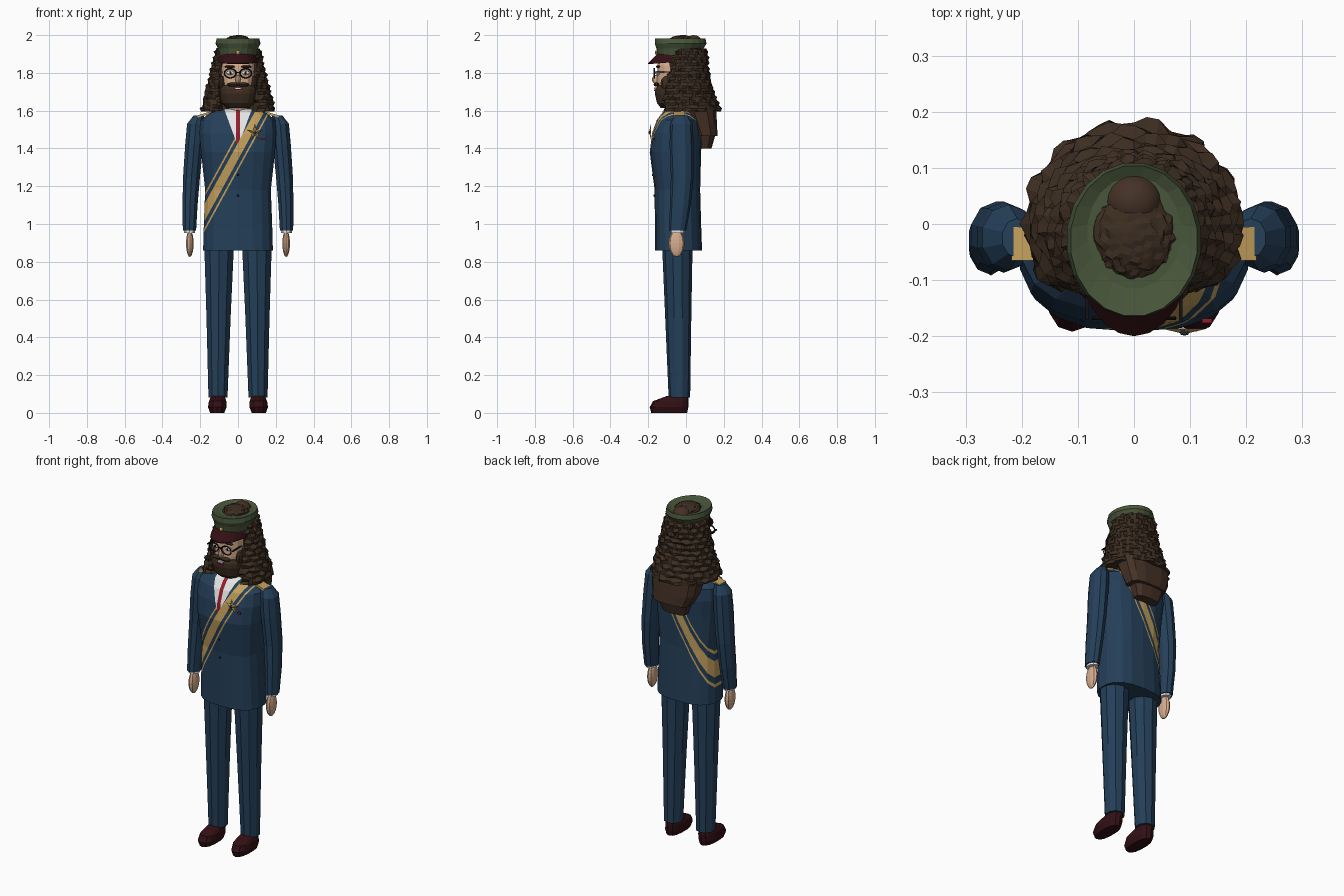
import bpy, bmesh, random
from math import sin, cos, pi
from mathutils import Vector, Matrix

random.seed(4)
default_cube = bpy.data.objects.get("Cube")
if default_cube:
    bpy.data.objects.remove(default_cube)


def make_material(name, red, green, blue):
    mat = bpy.data.materials.new(name)
    mat.use_nodes = True
    mat.diffuse_color = (red, green, blue, 1)
    mat.node_tree.nodes["Principled BSDF"].inputs["Base Color"].default_value = (red, green, blue, 1)
    return mat


NAVY = make_material("navy cloth", .018, .05, .1)
CURL = make_material("dark brown curls", .045, .026, .015)
LOCK = make_material("brown locks", .058, .031, .019)
GREEN = make_material("olive green", .065, .092, .043)
MAROON = make_material("dark maroon", .032, .005, .007)
GOLD = make_material("gold", .56, .36, .11)
SKIN = make_material("skin", .68, .42, .27)
WHITE = make_material("white", .8, .8, .8)
RED = make_material("red", .3, .012, .025)
BLACK = make_material("black", .006, .006, .006)


def finish(bm, name, *materials):
    bmesh.ops.recalc_face_normals(bm, faces=bm.faces)
    mesh = bpy.data.meshes.new(name)
    bm.to_mesh(mesh)
    bm.free()
    for mat in materials:
        mesh.materials.append(mat)
    obj = bpy.data.objects.new(name, mesh)
    bpy.context.scene.collection.objects.link(obj)
    return obj


def signed_power(value, power):
    return abs(value) ** power * (1 if value >= 0 else -1)


def skin_rings(bm, rings, cap=True):
    """Bridge closed rings of points with quads."""
    loops = [[bm.verts.new(p) for p in ring] for ring in rings]
    for low, high in zip(loops, loops[1:]):
        for i in range(len(low)):
            j = (i + 1) % len(low)
            bm.faces.new((low[i], low[j], high[j], high[i]))
    if cap:
        bm.faces.new(loops[0])
        bm.faces.new(loops[-1])


def loft(sections, sides=12, squareness=2.0):
    """Sections are (z, centre x, half width, front y, back y)."""
    bm = bmesh.new()
    rings = []
    for z, cx, half, front, back in sections:
        ring = []
        for i in range(sides):
            a = 2 * pi * (i + .5) / sides
            ring.append((cx + half * signed_power(cos(a), 2 / squareness),
                         (front + back) / 2 + (back - front) / 2 * signed_power(sin(a), 2 / squareness), z))
        rings.append(ring)
    skin_rings(bm, rings)
    return bm


def ball(name, mat, centre, size, u=12, v=8):
    bm = bmesh.new()
    bmesh.ops.create_uvsphere(bm, u_segments=u, v_segments=v, radius=1,
                              matrix=Matrix.Translation(centre) @ Matrix.Diagonal((*size, 1)))
    return finish(bm, name, mat)


def box(name, mat, centre, size, roll=0):
    bm = bmesh.new()
    bmesh.ops.create_cube(bm, size=1, matrix=Matrix.Translation(centre)
                          @ Matrix.Rotation(roll, 4, 'Y') @ Matrix.Diagonal((*size, 1)))
    return finish(bm, name, mat)


# Jacket body, cut along the sash stripes, shirt opening and tie
bm = loft([(.86, 0, .187, -.165, .085), (1, 0, .183, -.165, .08), (1.18, 0, .176, -.166, .075),
           (1.38, 0, .198, -.192, .08), (1.48, 0, .206, -.18, .085), (1.55, 0, .2, -.155, .075),
           (1.59, 0, .15, -.125, .05), (1.61, 0, .07, -.09, .02)], 18, 2.5)
SLOPE, SASH_Z, SHIRT_Z, SHIRT_SLOPE, TIE = 1.83, 1.385, 1.41, .37, .011
BAND, STRIPE_IN, STRIPE_OUT = .045, .082, .1


def cut(point, normal, front_only=False):
    faces = [f for f in bm.faces if not front_only
             or (f.calc_center_median().y < -.06 and f.calc_center_median().z > SHIRT_Z - .05)]
    geom = set(faces) | {e for f in faces for e in f.edges} | {v for f in faces for v in f.verts}
    bmesh.ops.bisect_plane(bm, geom=list(geom), plane_co=point, plane_no=normal, dist=.00001)


for offset in (BAND, STRIPE_IN, STRIPE_OUT):
    for side in (-1, 1):
        cut((0, 0, SASH_Z + side * offset), (-SLOPE, 0, 1))
for side in (-1, 1):
    cut((0, 0, SHIRT_Z), (side, 0, -SHIRT_SLOPE), True)
    cut((side * TIE, 0, 0), (1, 0, 0), True)
for f in bm.faces:
    c = f.calc_center_median()
    d = c.z - SASH_Z - SLOPE * c.x
    if abs(d) < BAND:
        f.material_index = 1
    elif c.y < -.06 and abs(c.x) < SHIRT_SLOPE * (c.z - SHIRT_Z):
        f.material_index = 3 if abs(c.x) < TIE else 2
    elif STRIPE_IN < abs(d) < STRIPE_OUT:
        f.material_index = 1
finish(bm, "jacket_body", NAVY, GOLD, WHITE, RED)

# Shirt collar and jacket buttons
finish(loft([(1.58, 0, .056, -.105, .02), (1.635, 0, .056, -.105, .02)]), "shirt_collar", WHITE)
for i, z in enumerate((1.15, 1.26)):
    ball(f"button_{i}", BLACK, (0, -.168 - .008 * i, z), (.006, .005, .006), 8, 6)

# Star medal with pendant
bm = bmesh.new()
rim = [bm.verts.new((.09 + r * sin(k * pi / 5), -.186, 1.485 + r * cos(k * pi / 5)))
       for k in range(10) for r in [.016 if k % 2 else .045]]
hub = bm.verts.new((.09, -.196, 1.485))
for k in range(10):
    bm.faces.new((rim[k], rim[(k + 1) % 10], hub))
bm.faces.new(rim)
finish(bm, "star_medal", GOLD)
ball("medal_centre", NAVY, (.09, -.193, 1.485), (.009, .006, .009), 8, 6)
box("medal_ribbon", RED, (.13, -.172, 1.45), (.018, .008, .012))

# Limbs, mirrored left and right
for side, label in ((1, "left"), (-1, "right")):
    def limb(name, mat, sections, sides=10, squareness=2.0):
        finish(loft([(z, side * x, half, a, b) for z, x, half, a, b in sections], sides, squareness),
               f"{label}_{name}", mat)

    limb("sleeve", NAVY, [(.965, .257, .037, -.09, .002), (1.1, .254, .042, -.085, .025),
                          (1.25, .246, .047, -.08, .04), (1.42, .232, .05, -.087, .04),
                          (1.53, .223, .049, -.083, .035), (1.575, .208, .028, -.06, .01)])
    limb("cuff", WHITE, [(.953, .256, .031, -.083, -.006), (.972, .256, .031, -.083, -.006)])
    ball(f"{label}_hand", SKIN, (side * .255, -.05, .897), (.021, .042, .071), 10, 10)
    limb("trouser_leg", NAVY, [(.082, .106, .053, -.092, .022), (.5, .103, .067, -.11, .028),
                               (.9, .1, .083, -.127, .035)])
    limb("shoe", MAROON, [(0, .11, .038, -.184, .006), (.03, .11, .05, -.192, .012),
                          (.062, .108, .047, -.175, .014), (.09, .106, .036, -.1, .012)], 14, 2.4)
    box(f"{label}_epaulette", GOLD, (side * .178, -.035, 1.58), (.08, .06, .012), side * .3)

# Head, nose and beard
finish(loft([(1.6, 0, .05, -.1, .02), (1.68, 0, .08, -.145, .04), (1.75, 0, .087, -.155, .05),
             (1.84, 0, .089, -.153, .05), (1.92, 0, .075, -.13, .04)], 16, 2.4), "head", SKIN)
ball("nose", SKIN, (0, -.158, 1.765), (.015, .023, .024), 8, 6)
finish(loft([(1.615, 0, .062, -.135, 0), (1.64, 0, .088, -.155, 0), (1.69, 0, .098, -.166, 0),
             (1.715, 0, .1, -.163, 0), (1.735, 0, .098, -.15, 0)], 16, 2.4), "beard", CURL)
box("teeth", WHITE, (0, -.163, 1.719), (.034, .012, .009))
box("lower_lip", RED, (0, -.164, 1.708), (.038, .012, .008))

# Eyes, moustache halves and round spectacles
for side, label in ((1, "left"), (-1, "right")):
    ball(f"{label}_moustache", CURL, (side * .027, -.156, 1.738), (.034, .016, .011), 10, 6)
    ball(f"{label}_sideburn", CURL, (side * .085, -.1, 1.745), (.016, .035, .04), 8, 6)
    ball(f"{label}_eyebrow", CURL, (side * .042, -.148, 1.833), (.03, .012, .007), 8, 6)
    ball(f"{label}_eye", WHITE, (side * .04, -.148, 1.8), (.021, .012, .011))
    ball(f"{label}_pupil", BLACK, (side * .04, -.157, 1.8), (.007, .005, .008), 8, 6)
    bpy.ops.mesh.primitive_torus_add(location=(side * .041, -.168, 1.798), rotation=(pi / 2, 0, 0),
                                     major_segments=16, minor_segments=6, major_radius=.031, minor_radius=.004)
    lens = bpy.context.object
    lens.name = f"{label}_spectacle_rim"
    lens.scale.y = .8
    lens.data.materials.append(BLACK)
    box(f"{label}_spectacle_arm", BLACK, (side * .083, -.12, 1.805), (.006, .1, .006))
box("spectacle_bridge", BLACK, (0, -.169, 1.803), (.02, .006, .006))

# Curly hair: stacked rings with alternating bumps, recessed behind the face
bm = bmesh.new()
rings, rows, columns = [], 23, 56
for row in range(rows):
    t = row / (rows - 1)
    ring = []
    for i in range(columns):
        a = 2 * pi * i / columns
        bump = .007 * sin(pi * row + pi * (i // 2)) + .007 * (row % 2) + random.uniform(-.007, .004)
        bump += .005 * (-1) ** (row // 2 + i // 2)
        x = (.192 - .08 * t + bump) * cos(a)
        y = (.182 - .072 * t - .02 * sin(pi * t) + bump) * sin(a)
        front_limit = -.07 if abs(x) < .088 else -.115 + bump
        ring.append((x, max(y, front_limit), 1.598 + .33 * t + random.uniform(-.004, .004)))
    rings.append(ring)
skin_rings(bm, rings)
finish(bm, "curly_hair", CURL)

# Long locks hanging over the back
finish(loft([(1.4, 0, .075, .065, .135), (1.47, 0, .1, .05, .155), (1.55, 0, .12, .03, .16)], 10, 3),
       "lower_locks", LOCK)
finish(loft([(1.465, .01, .118, .05, .168), (1.53, 0, .14, .02, .166), (1.625, 0, .155, -.02, .16)], 12, 3),
       "upper_locks", LOCK)

# Cap with an open crown
finish(loft([(1.885, 0, .1, -.15, .09), (1.93, 0, .108, -.158, .095), (1.955, 0, .121, -.167, .11),
             (1.982, 0, .114, -.165, .105), (1.97, 0, .084, -.115, .085)], 20), "cap", GREEN)

# Curved cap peak
bm = bmesh.new()
arc = [pi + pi * k / 12 for k in range(13)]
rings = []
for a in arc:
    reach = -sin(a)
    rows_of_peak = ((.1, .122, 1.9), (.106, .17, 1.866 - .014 * reach),
                    (.106, .17, 1.86 - .014 * reach), (.1, .122, 1.88))
    rings.append([(rx * cos(a), -.03 + ry * sin(a), z) for rx, ry, z in rows_of_peak])
skin_rings(bm, rings)
finish(bm, "cap_peak", MAROON)
ball("cap_badge", GOLD, (0, -.157, 1.908), (.012, .008, .012), 8, 6)

# Hair through the crown, with a smooth bun behind
bm = bmesh.new()
bmesh.ops.create_icosphere(bm, subdivisions=4, radius=1)
for v in bm.verts:
    v.co *= random.uniform(.9, 1)
    v.co = Vector((v.co.x * .08, v.co.y * .085 - .02, min(1.955 + v.co.z * .047, 2)))
finish(bm, "crown_hair", CURL)
bun = ball("hair_bun", LOCK, (0, .04, 1.95), (.052, .05, .05), 20, 12)
bun.data.shade_smooth()
